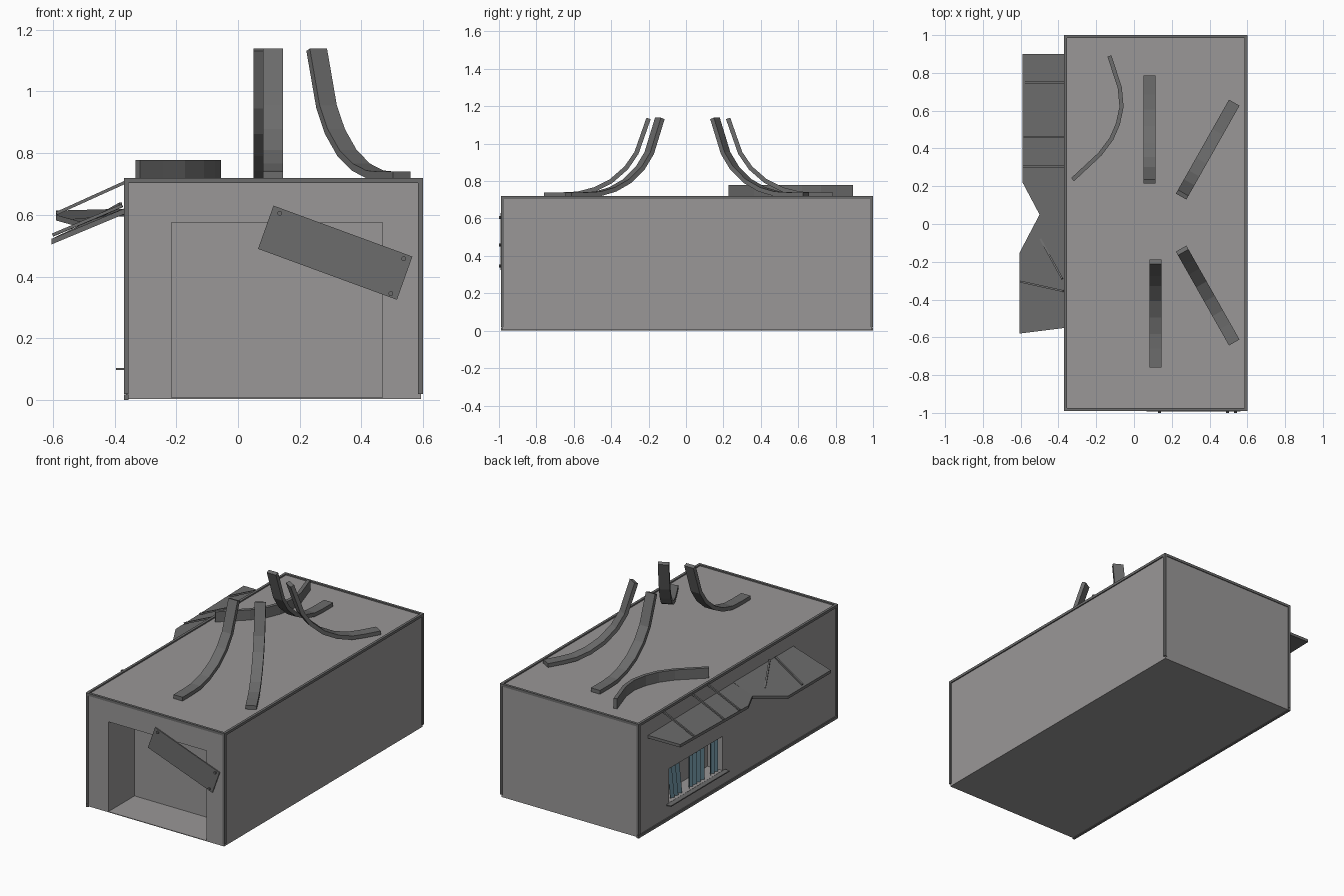
import bpy, bmesh, math
from mathutils import Vector as V

if "Cube" in bpy.data.objects:
    bpy.data.objects.remove(bpy.data.objects["Cube"])


def mat(name, c):
    m = bpy.data.materials.new(name)
    m.diffuse_color = (*c, 1)
    m.use_nodes = True
    m.node_tree.nodes["Principled BSDF"].inputs["Base Color"].default_value = m.diffuse_color
    return m


GREY = mat("wall_grey", (0.32, 0.31, 0.31))
DARK = mat("dark_grey", (0.15, 0.15, 0.15))
BLUE = mat("curtain_blue", (0.12, 0.22, 0.27))


def finish(name, bm, m):
    bmesh.ops.recalc_face_normals(bm, faces=bm.faces[:])
    me = bpy.data.meshes.new(name)
    bm.to_mesh(me)
    bm.free()
    me.materials.append(m)
    ob = bpy.data.objects.new(name, me)
    bpy.context.collection.objects.link(ob)
    return ob


def prism(name, pts, depth, m=DARK):
    bm = bmesh.new()
    f = bm.faces.new([bm.verts.new(p) for p in pts])
    ext = bmesh.ops.extrude_face_region(bm, geom=[f], use_keep_orig=True)["geom"]
    bmesh.ops.translate(bm, vec=depth, verts=[g for g in ext if isinstance(g, bmesh.types.BMVert)])
    return finish(name, bm, m)


def box(name, a, b, m=DARK):
    pts = [(a[0], a[1], a[2]), (b[0], a[1], a[2]), (b[0], b[1], a[2]), (a[0], b[1], a[2])]
    return prism(name, pts, V((0, 0, b[2] - a[2])), m)


def ribbon(name, pts, side, thick, m=DARK):
    """Bar following 3D points; side is its width vector, thick its thickness."""
    bm = bmesh.new()
    pts = [V(p) for p in pts]
    loops = []
    for i, p in enumerate(pts):
        t = (pts[min(i + 1, len(pts) - 1)] - pts[max(i - 1, 0)]).normalized()
        n = t.cross(side).normalized() * thick / 2
        h = side / 2
        loops.append([bm.verts.new(p + q) for q in (h + n, h - n, -h - n, -h + n)])
    for a, b in zip(loops, loops[1:]):
        for k in range(4):
            bm.faces.new((a[k], a[(k + 1) % 4], b[(k + 1) % 4], b[k]))
    bm.faces.new(loops[0])
    bm.faces.new(loops[-1])
    return finish(name, bm, m)


# building body with door niche and window niche
body = box("building", (-0.363, -0.985, 0.004), (0.593, 0.995, 0.712), GREY)
for name, a, b in (("door_cutter", (-0.215, -1.1, 0.008), (0.468, -0.725, 0.575)),
                   ("window_cutter", (-0.5, 0.155, 0.105), (-0.26, 0.69, 0.32))):
    cut = box(name, a, b, GREY)
    cut.hide_render = True
    mod = body.modifiers.new(name, "BOOLEAN")
    mod.object, mod.operation, mod.solver = cut, "DIFFERENCE", "EXACT"
    bpy.context.view_layer.objects.active = body
    bpy.ops.object.modifier_apply(modifier=name)
    bpy.data.objects.remove(cut)

# edge trim: corner posts, roof rim, sill beam
X0, X1, Y0, Y1, T = -0.37, 0.6, -0.99, 1.0, 0.016
for i, x in enumerate((X0, X1 - T)):
    for j, y in enumerate((Y0, Y1 - T)):
        box(f"corner_post_{i}{j}", (x, y, 0.02), (x + T, y + T, 0.706))
    box(f"roof_rim_side_{i}", (x, Y0, 0.704), (x + T, Y1, 0.72))
for j, y in enumerate((Y0, Y1 - T)):
    box(f"roof_rim_end_{j}", (X0, y, 0.704), (X1, y + T, 0.72))
box("base_beam", (X0, Y0, 0), (X0 + T, Y1, 0.018))

# curved standing roof beams: distance outward, height
PROF = [(0.0, 1.135), (0.065, 0.95), (0.12, 0.87), (0.20, 0.80),
        (0.29, 0.755), (0.38, 0.732), (0.46, 0.728), (0.56, 0.728)]
for i, (p, q) in enumerate((((0.113, -0.2), (0.113, -0.76)), ((0.083, 0.225), (0.083, 0.785)),
                            ((0.255, -0.14), (0.535, -0.635)), ((0.255, 0.155), (0.535, 0.65)))):
    d = V((q[0] - p[0], q[1] - p[1], 0)).normalized()
    side = V((-d.y, d.x, 0)) * 0.064
    ribbon(f"roof_beam_{i}", [(p[0] + d.x * r, p[1] + d.y * r, z) for r, z in PROF], side, 0.024)

# fallen roof beam
FALLEN = [(-0.13, 0.89), (-0.075, 0.72), (-0.066, 0.62), (-0.085, 0.53),
          (-0.12, 0.45), (-0.18, 0.37), (-0.25, 0.305), (-0.325, 0.235)]
ribbon("fallen_beam", [(x, y, 0.746) for x, y in FALLEN], V((0, 0, 0.064)), 0.022)

# broken awning panels and their rods
down = V((0, 0, -0.018))
prism("awning_rear", [(-0.365, 0.9, 0.612), (-0.59, 0.9, 0.614), (-0.59, 0.22, 0.6),
                      (-0.5, 0.05, 0.575), (-0.365, 0.05, 0.62)], down)
prism("awning_front", [(-0.365, 0.05, 0.622), (-0.5, 0.05, 0.572), (-0.605, -0.15, 0.522),
                       (-0.605, -0.58, 0.522), (-0.365, -0.55, 0.622)], down)
RODS = [((-0.588, y, 0.605), (-0.365, y, 0.706)) for y in (0.75, 0.46, 0.305)]
RODS += [((-0.495, -0.08, 0.57), (-0.38, -0.29, 0.635)), ((-0.6, -0.305, 0.535), (-0.375, -0.355, 0.63))]
for i, (a, b) in enumerate(RODS):
    side = V((b[1] - a[1], a[0] - b[0], 0)).normalized() * 0.01
    ribbon(f"awning_rod_{i}", [a, b], side, 0.01)

# plank nailed over the door
prism("door_plank", [(0.115, -0.984, 0.63), (0.565, -0.984, 0.465),
                     (0.515, -0.984, 0.325), (0.065, -0.984, 0.49)], V((0, -0.008, 0)))
for i, (x, z) in enumerate(((0.135, 0.605), (0.537, 0.458), (0.495, 0.345))):
    ring = [(x + 0.008 * math.cos(k * math.pi / 4), -0.99, z + 0.008 * math.sin(k * math.pi / 4))
            for k in range(8)]
    prism(f"nail_{i}", ring, V((0, -0.01, 0)))

# window sill and pleated torn curtains
box("window_sill", (-0.395, 0.13, 0.097), (-0.34, 0.715, 0.104))
for i, (ya, yb, n, skew) in enumerate(((0.685, 0.57, 6, 0.03), (0.47, 0.32, 8, 0), (0.255, 0.165, 5, 0))):
    bm = bmesh.new()
    rows = []
    for z, s in ((0.108, skew), (0.318, 0)):
        rows.append([bm.verts.new((-0.352 + 0.018 * (k % 2), ya - s + (yb - ya) * k / n, z))
                     for k in range(n + 1)])
    for k in range(n):
        bm.faces.new((rows[0][k], rows[0][k + 1], rows[1][k + 1], rows[1][k]))
    finish(f"curtain_{i}", bm, BLUE)
